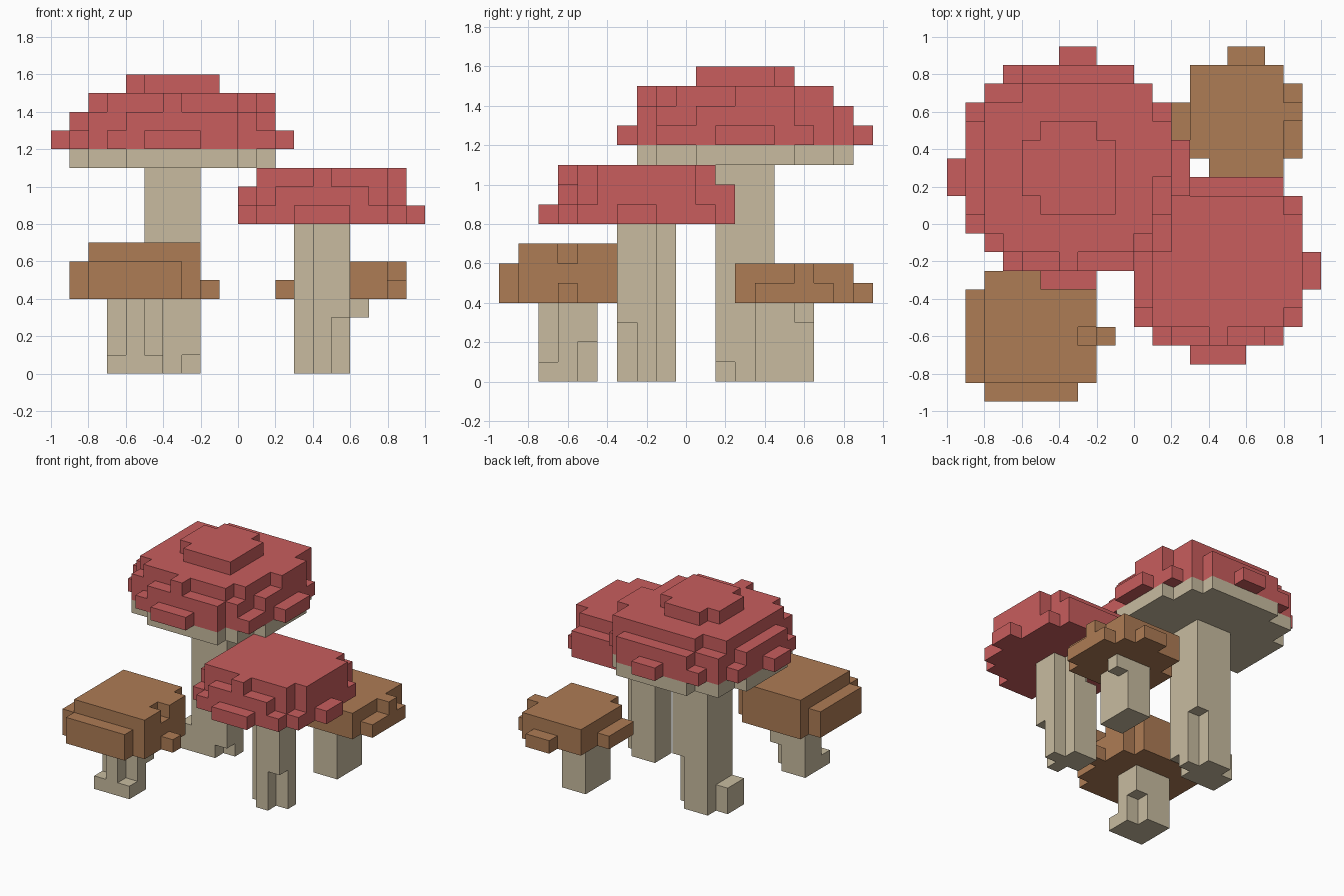
import bpy
import bmesh
from mathutils import Vector

old_cube = bpy.data.objects.get("Cube")
if old_cube:
    bpy.data.objects.remove(old_cube, do_unlink=True)

UNIT = 0.1
AXES = [Vector((1, 0, 0)), Vector((0, 1, 0)), Vector((0, 0, 1))]


def make_material(name, colour):
    material = bpy.data.materials.new(name)
    material.use_nodes = True
    rgba = (*colour, 1)
    material.diffuse_color = rgba
    shader = material.node_tree.nodes["Principled BSDF"]
    shader.inputs["Base Color"].default_value = rgba
    shader.inputs["Roughness"].default_value = 0.9
    return material


red = make_material("cap_red", (0.58, 0.11, 0.11))
brown = make_material("cap_brown", (0.42, 0.2, 0.09))
cream = make_material("stem_cream", (0.58, 0.5, 0.35))


def block(x_start, x_end, y_start, y_end, z_start, z_end):
    """Cells of one box, measured in whole blocks."""
    return {(x, y, z)
            for x in range(x_start, x_end)
            for y in range(y_start, y_end)
            for z in range(z_start, z_end)}


def layers(bottom, *plans):
    """Stack layers one block thick, each a union of rectangles."""
    cells = set()
    for level, plan in enumerate(plans, start=bottom):
        for rectangle in plan:
            cells |= block(*rectangle, level, level + 1)
    return cells


def build_blocks(name, cells, material):
    """Skin a set of cells with its outer faces and merge flat areas."""
    bm = bmesh.new()
    corners = {}

    def corner(position):
        key = tuple(round(value) for value in position)
        if key not in corners:
            x, y, z = key
            corners[key] = bm.verts.new((x * UNIT, (y - 0.5) * UNIT, z * UNIT))
        return corners[key]

    for cell in sorted(cells):
        base = Vector(cell)
        for index, normal in enumerate(AXES):
            u, v = AXES[(index + 1) % 3], AXES[(index + 2) % 3]
            for side in (0, 1):
                neighbour = base + normal * (1 if side else -1)
                if tuple(round(value) for value in neighbour) in cells:
                    continue
                start = base + normal * side
                ring = [start, start + u, start + u + v, start + v]
                if not side:
                    ring.reverse()
                bm.faces.new([corner(point) for point in ring])

    bmesh.ops.dissolve_limit(bm, angle_limit=0.01, verts=bm.verts[:], edges=bm.edges[:])
    mesh = bpy.data.meshes.new(name)
    bm.to_mesh(mesh)
    bm.free()
    mesh.materials.append(material)
    part = bpy.data.objects.new(name, mesh)
    bpy.context.collection.objects.link(part)
    return part


# Tall mushroom: stepped cap, gill plate and stem with a worn base
tall_cap = layers(
    12,
    [(-7, 0, -2, 9), (-8, 1, -1, 8), (-9, 2, 0, 7), (1, 2, -1, 0),
     (-5, -2, -3, -2), (-4, -2, 9, 10), (-10, -9, 2, 4), (2, 3, 2, 5)],
    [(-6, 0, -2, 9), (-8, 1, -1, 8), (-9, 2, 1, 6)],
    [(-8, 1, 0, 7), (-7, 0, -1, 0), (-6, 1, 7, 8), (1, 2, 3, 6), (-4, -3, -2, -1)],
    [(-6, -1, 2, 5), (-5, -2, 5, 6), (-5, -1, 1, 2)])
build_blocks("tall_mushroom_cap", tall_cap, red)

tall_gills = layers(11, [(-6, 0, -2, 9), (-8, 1, -1, 8), (-9, 2, 1, 6)])
build_blocks("tall_mushroom_gills", tall_gills, cream)

tall_stem = block(-5, -2, 2, 5, 0, 11) | block(-6, -5, 2, 4, 0, 2)
tall_stem -= block(-3, -2, 4, 5, 0, 4) | block(-3, -2, 2, 3, 0, 1)
build_blocks("tall_mushroom_stem", tall_stem, cream)

# Front mushroom: wide cap on a notched stem
front_cap = layers(
    8,
    [(1, 8, -6, 3), (0, 9, -5, 2), (3, 6, -7, -6), (9, 10, -3, -1)],
    [(2, 7, -6, 3), (1, 8, -5, 3), (0, 9, -4, 1)],
    [(1, 8, -5, 2), (8, 9, -4, 1), (4, 5, -6, -5)])
build_blocks("front_mushroom_cap", front_cap, red)

front_stem = block(3, 6, -3, 0, 0, 8)
front_stem -= block(3, 4, -3, -2, 0, 8) | block(5, 6, -3, -2, 0, 3)
front_stem -= block(5, 6, -1, 0, 0, 8) | block(3, 4, -1, 0, 6, 8)
build_blocks("front_mushroom_stem", front_stem, cream)

# Right brown mushroom: thick cap with a small side bump
right_cap = layers(
    4,
    [(-9, -2, -8, -3), (-8, -3, -9, -2), (-2, -1, -6, -5)],
    [(-9, -2, -8, -3), (-8, -3, -9, -2)],
    [(-8, -3, -8, -2), (-3, -2, -8, -6), (-3, -2, -5, -3)])
build_blocks("right_mushroom_cap", right_cap, brown)

right_stem = block(-7, -4, -7, -4, 0, 4)
right_stem -= block(-7, -6, -7, -6, 1, 4) | block(-5, -4, -7, -6, 1, 4)
right_stem -= block(-5, -4, -5, -4, 0, 2)
build_blocks("right_mushroom_stem", right_stem, cream)

# Left brown mushroom: thin cap at the back
left_cap = layers(
    4,
    [(3, 8, 4, 9), (2, 9, 4, 8), (4, 8, 3, 4), (5, 7, 9, 10)],
    [(3, 8, 4, 9), (8, 9, 6, 7), (4, 8, 3, 4)])
left_cap -= block(2, 3, 7, 8, 4, 5)
build_blocks("left_mushroom_cap", left_cap, brown)

left_stem = block(4, 6, 4, 7, 0, 4) | block(6, 7, 6, 7, 3, 4)
build_blocks("left_mushroom_stem", left_stem, cream)
